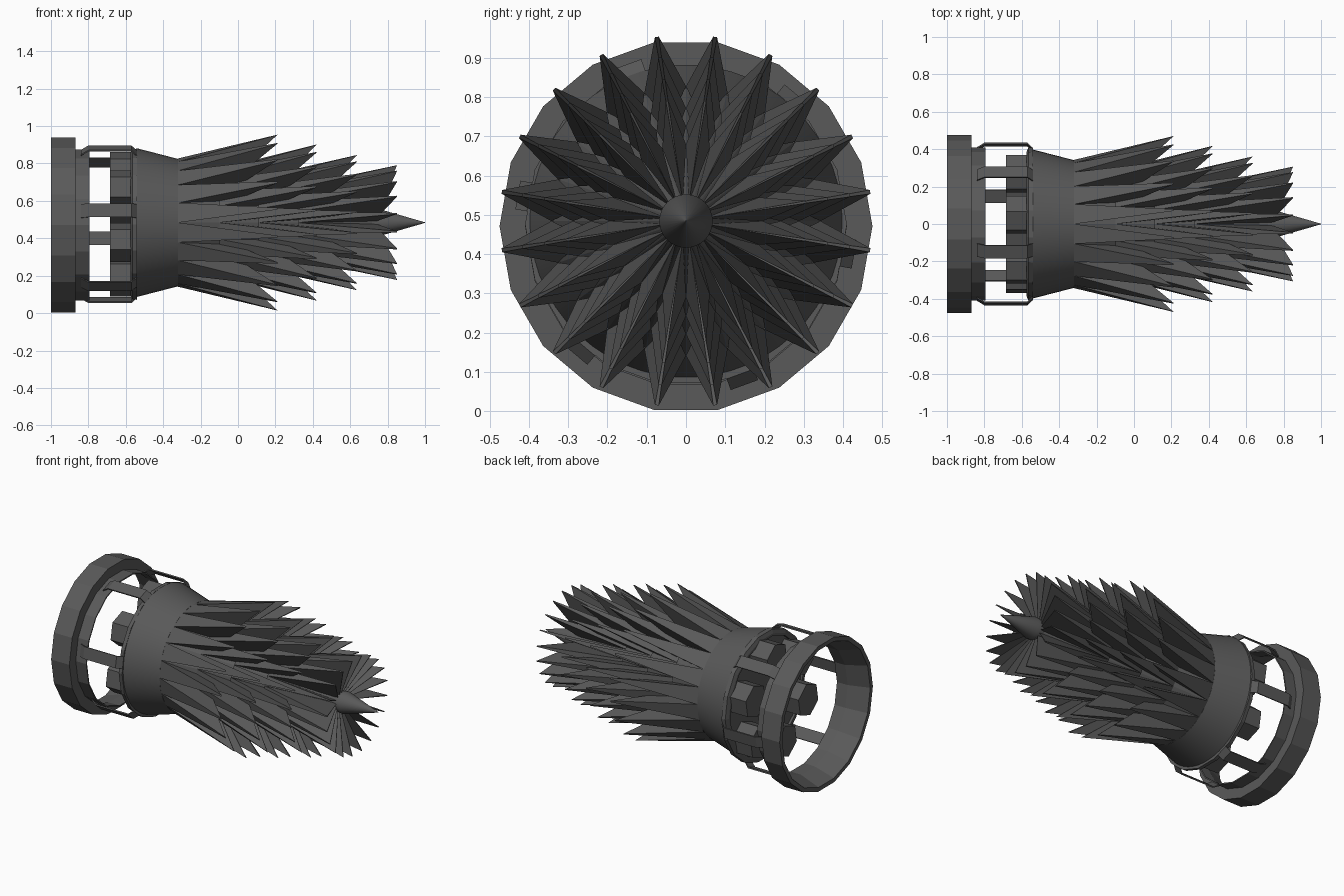
import bpy, bmesh
from math import sin, cos, pi, radians

if "Cube" in bpy.data.objects:
    bpy.data.objects.remove(bpy.data.objects["Cube"])

RZ = 0.471                      # axis height of ring, struts and studs
BZ = 0.484                      # axis height of collar, spikes and nose
mat = bpy.data.materials.new("dark_metal")
mat.diffuse_color = (0.1, 0.1, 0.1, 1)
mat.use_nodes = True
mat.node_tree.nodes["Principled BSDF"].inputs["Base Color"].default_value = mat.diffuse_color


def pol(x, r, deg, z=BZ):
    a = radians(deg)
    return (x, r * cos(a), z + r * sin(a))


def finish(bm, name, smooth=False):
    bmesh.ops.remove_doubles(bm, verts=bm.verts, dist=1e-5)
    bmesh.ops.recalc_face_normals(bm, faces=bm.faces)
    me = bpy.data.meshes.new(name)
    bm.to_mesh(me)
    bm.free()
    ob = bpy.data.objects.new(name, me)
    bpy.context.collection.objects.link(ob)
    me.materials.append(mat)
    if smooth:
        bpy.context.view_layer.objects.active = ob
        ob.select_set(True)
        bpy.ops.object.shade_smooth_by_angle(angle=radians(30))
        ob.select_set(False)
    return ob


def skin(bm, loops, closed=False):
    """Bridge equal-length vertex loops, capping the ends unless closed."""
    pairs = list(zip(loops, loops[1:]))
    if closed:
        pairs.append((loops[-1], loops[0]))
    for a, b in pairs:
        for i in range(len(a)):
            j = (i + 1) % len(a)
            bm.faces.new((a[i], a[j], b[j], b[i]))
    if not closed:
        bm.faces.new(loops[0])
        bm.faces.new(loops[-1])


def lathe(name, profile, n, z, closed=False, smooth=False):
    """Revolve (x, radius) points about the long axis."""
    bm = bmesh.new()
    skin(bm, [[bm.verts.new(pol(x, r, 360 * i / n, z)) for i in range(n)] for x, r in profile], closed)
    return finish(bm, name, smooth)


# Open rear ring, 18 sides, with a narrower stepped lip
lathe("rear_ring", [(-1, .475), (-.87, .475), (-.87, .41), (-.795, .41),
                    (-.795, .402), (-.87, .404), (-1, .448)], 18, RZ, closed=True)

# Tapered collar with a thin rear flange
lathe("collar_flange", [(-.575, .385), (-.565, .408), (-.54, .41), (-.54, .37), (-.575, .37)],
      18, 0.475, closed=True)
lathe("collar", [(-.56, .388), (-.54, .398), (-.32, .341)], 54, BZ, smooth=True)

# Six bent flat struts joining ring and collar
bm = bmesh.new()
for k in range(6):
    a = radians(-10 + 60 * k)
    rows = []
    for x, r in ((-.84, .410), (-.80, .435), (-.57, .435), (-.54, .405)):
        row = []
        for dr, w in ((0, -.037), (0, .037), (-.008, .037), (-.008, -.037)):
            q = r + dr
            row.append(bm.verts.new((x, q * cos(a) - w * sin(a), RZ + .004 + q * sin(a) + w * cos(a))))
        rows.append(row)
    skin(bm, rows)
finish(bm, "struts")

# Six hexagonal studs on the rear plate
bm = bmesh.new()
for k in range(6):
    ca = radians(20 + 60 * k)
    cy, cz = .285 * cos(ca), RZ + .004 + .285 * sin(ca)
    skin(bm, [[bm.verts.new((x, cy + r * cos(ca + pi * i / 3), cz + r * sin(ca + pi * i / 3)))
               for i in range(6)] for x, r in ((-.685, .107), (-.555, .107))])
finish(bm, "hex_studs")

# Tapered core under the spikes
lathe("core", [(-.32, .338), (-.1, .28), (.12, .225), (.34, .175), (.74, .055)], 20, BZ)

# Four rows of twenty spikes: base x, base r, tip x, tip r, keel x, keel r
ROWS = [(-.32, .343, .21, .475, -.02, .26),
        (-.10, .288, .42, .422, .20, .205),
        (.11, .242, .635, .365, .42, .145),
        (.32, .195, .85, .310, .74, .05)]
for n, (x0, r0, xt, rt, x1, r1) in enumerate(ROWS):
    bm = bmesh.new()
    for k in range(20):
        d = 9 + 18 * k
        A, B, C, S, T = [bm.verts.new(p) for p in (
            pol(x0, r0, d - 9), pol(x0, r0, d + 9), pol(x1, r1, d),
            pol(xt, rt, d - .6), pol(xt, rt, d + .6))]
        for f in ((A, B, T, S), (B, C, T), (C, A, S), (C, S, T), (A, C, B)):
            bm.faces.new(f)
    finish(bm, "spike_row_%d" % (n + 1))

# Nose cone
lathe("nose_cone", [(.70, .06), (.77, .068), (1.0, .0015)], 32, BZ, smooth=True)
